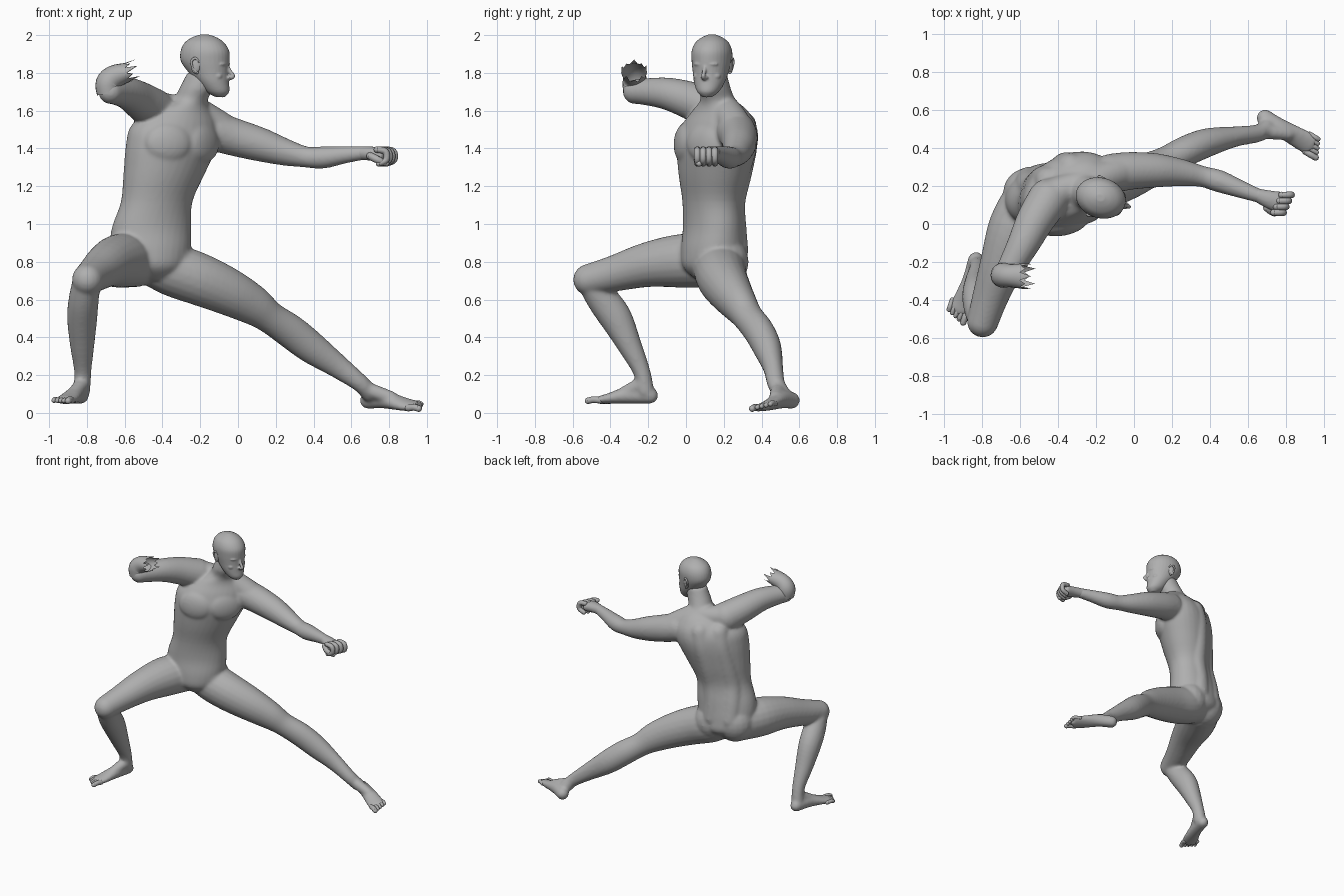
import bpy, bmesh, math
from mathutils import Vector, Matrix

cube = bpy.data.objects.get("Cube")
if cube:
    bpy.data.objects.remove(cube, do_unlink=True)

skin = bpy.data.materials.new("grey_clay")
skin.use_nodes = True
COL = (0.43, 0.43, 0.43, 1)
skin.diffuse_color = COL
bsdf = skin.node_tree.nodes["Principled BSDF"]
bsdf.inputs["Base Color"].default_value = COL
bsdf.inputs["Roughness"].default_value = 0.7

X, Y, Z = Vector((1, 0, 0)), Vector((0, 1, 0)), Vector((0, 0, 1))


def facing(turn):
    """Forward and left-hand directions after turning from -y towards +x."""
    f = Matrix.Rotation(math.radians(turn), 3, 'Z') @ -Y
    return f, Z.cross(f)


def blob(bm, pos, radii, turn=0, tilt=0):
    """Ellipsoid with radii (side, forward, up); turn swings its front from -y to +x."""
    m = (Matrix.Translation(pos) @ Matrix.Rotation(math.radians(turn), 4, 'Z')
         @ Matrix.Rotation(math.radians(tilt), 4, 'X') @ Matrix.Diagonal((*radii, 1)))
    bmesh.ops.create_uvsphere(bm, u_segments=20, v_segments=12, radius=1, matrix=m)


def tube(bm, secs, f=Z, level=False, closed=True, n=20, sub=4):
    """Smooth loft through sections (x, y, z, half width, half depth, turn)."""
    secs = [list(s) + [s[3]] * (len(s) == 4) for s in secs]
    secs = [s + [0] * (6 - len(s)) for s in secs]
    path = []
    for i in range(len(secs) - 1):
        p = [secs[max(0, min(len(secs) - 1, i + k))] for k in (-1, 0, 1, 2)]
        for j in range(sub):
            t = j / sub
            path.append([0.5 * (2 * b + (c - a) * t + (2 * a - 5 * b + 4 * c - d) * t * t
                                + (3 * b - a - 3 * c + d) * t ** 3) for a, b, c, d in zip(*p)])
    path.append(secs[-1])
    rings = []
    for i, s in enumerate(path):
        t = Z if level else (Vector(path[min(i + 1, len(path) - 1)][:3])
                             - Vector(path[max(i - 1, 0)][:3])).normalized()
        front = facing(s[5])[0] if level else f
        side = t.cross(front).normalized()
        up = side.cross(t)
        ring = []
        for k in range(n):
            a = math.tau * k / n
            ring.append(bm.verts.new(Vector(s[:3]) + side * s[3] * math.cos(a) + up * s[4] * math.sin(a)))
        rings.append(ring)
    for r0, r1 in zip(rings, rings[1:]):
        for k in range(n):
            bm.faces.new((r0[k], r0[(k + 1) % n], r1[(k + 1) % n], r1[k]))
    if closed:
        bm.faces.new(rings[0][::-1])
        bm.faces.new(rings[-1])
        if not level:
            for s in (secs[0], secs[-1]):
                blob(bm, s[:3], [min(s[3], s[4])] * 3)
    return rings


def finish(name, bm, voxel=0, smooth=4):
    bmesh.ops.recalc_face_normals(bm, faces=bm.faces[:])
    for fc in bm.faces:
        fc.smooth = True
    me = bpy.data.meshes.new(name)
    bm.to_mesh(me)
    bm.free()
    me.materials.append(skin)
    ob = bpy.data.objects.new(name, me)
    bpy.context.collection.objects.link(ob)
    if voxel:
        r = ob.modifiers.new("fuse", 'REMESH')
        r.mode, r.voxel_size, r.use_smooth_shade = 'VOXEL', voxel, True
        s = ob.modifiers.new("soften", 'SMOOTH')
        s.factor, s.iterations = 0.5, smooth


# ---- body: torso and limbs fused into one skin
b = bmesh.new()
TORSO = [(-.43, .15, .70, .08, .09, 10), (-.455, .15, .77, .18, .165, 10), (-.464, .145, .86, .215, .17, 12),
         (-.458, .145, .98, .215, .155, 18), (-.43, .14, 1.12, .197, .15, 25), (-.39, .15, 1.27, .228, .176, 30),
         (-.35, .165, 1.42, .26, .193, 32), (-.335, .175, 1.52, .25, .175, 32), (-.30, .18, 1.60, .175, .13, 35),
         (-.255, .17, 1.655, .095, .095, 45), (-.22, .152, 1.72, .082, .092, 60), (-.19, .145, 1.80, .07, .08, 73)]
tube(b, TORSO, level=True, n=32)
# back muscles on both sides of the spine, and chest
for sd in (-1, 1):
    back = []
    for x, y, z, w, d, turn in TORSO[2:8]:
        f, s = facing(turn)
        back.append((*(Vector((x, y, z)) - f * (d - .074) + s * sd * .066), .078))
    tube(b, back, f=-Y)
    f, s = facing(32)
    blob(b, Vector((-.35, .165, 1.43)) + f * .137 + s * sd * .108, (.125, .052, .105), 32 + sd * 20, -4)
# shoulder girdle, buttocks and left hip
tube(b, [(-.46, .14, 1.62, .09), (-.34, .19, 1.605, .08), (-.24, .21, 1.60, .08), (-.14, .25, 1.54, .085),
         (-.05, .28, 1.475, .09)])
blob(b, (-.545, .165, .82), (.145, .135, .15))
blob(b, (-.375, .19, .80), (.135, .142, .145))
blob(b, (-.345, .17, .83), (.105, .13, .10))
# left arm, reaching sideways
tube(b, [(-.12, .265, 1.49, .105), (-.02, .28, 1.46, .10), (.12, .282, 1.42, .09), (.25, .27, 1.38, .072),
         (.36, .25, 1.355, .056), (.45, .225, 1.352, .059), (.57, .18, 1.367, .046), (.68, .14, 1.377, .035)])
# right arm, raised forward to the elbow
tube(b, [(-.45, .13, 1.61, .11), (-.52, .02, 1.655, .10), (-.58, -.10, 1.69, .086), (-.64, -.21, 1.70, .072),
         (-.675, -.27, 1.70, .065)])
# right leg, bent forward
tube(b, [(-.55, .13, .805, .14), (-.625, -.02, .805, .143), (-.69, -.20, .785, .12), (-.755, -.38, .738, .096),
         (-.797, -.515, .705, .083)], f=X)
tube(b, [(-.80, -.505, .70, .075), (-.817, -.44, .60, .08, .085), (-.825, -.37, .50, .08, .086),
         (-.825, -.30, .36, .065), (-.822, -.235, .22, .046), (-.827, -.215, .12, .046)], f=-Y)
# left leg, stretched out sideways
tube(b, [(-.43, .17, .79, .13), (-.34, .18, .755, .14), (-.20, .195, .705, .138, .132),
         (-.05, .235, .64, .125, .115), (.08, .285, .57, .106, .094), (.17, .33, .505, .086, .08),
         (.28, .387, .43, .09, .08), (.39, .43, .345, .085, .075), (.53, .46, .245, .063, .054),
         (.65, .477, .155, .047), (.695, .505, .105, .046)], f=-Y)
# feet
tube(b, [(-.832, -.19, .092, .043), (-.86, -.30, .095, .046, .046), (-.90, -.41, .075, .058, .028),
         (-.925, -.465, .067, .056, .02)])
tube(b, [(-.827, -.235, .15, .042), (-.865, -.325, .105, .036)])
tube(b, [(.69, .558, .066, .045), (.77, .508, .07, .047, .047), (.88, .445, .045, .059, .031),
         (.94, .41, .035, .058, .022)], f=Vector((-.1, -.28, 1)))
tube(b, [(.68, .49, .125, .042), (.81, .475, .08, .036)])
finish("body", b, 0.01, 9)

# ---- toes, from big to little
for name, base, ahead, across in (
        ("right_toes", (-.925, -.462, .066), (-.32, -.95, -.05), (-.95, .32, 0)),
        ("left_toes", (.94, .408, .035), (.83, -.5, -.05), (.5, .83, .24))):
    b = bmesh.new()
    base, ahead, across = Vector(base), Vector(ahead), Vector(across)
    for i in range(5):
        r = .018 if i == 0 else .0135
        p = base + across * (-.042 + .022 * i + (.004 if i else 0)) - ahead * .007 * i
        q = p + ahead * (.045 - .003 * i)
        tube(b, [(*(p - ahead * .02), r), (*(p + ahead * .015 + Z * .005), r), (*q, r * .95)], n=10)
    finish(name, b)

# ---- left fist
b = bmesh.new()
tube(b, [(.65, .152, 1.376, .036), (.71, .13, 1.372, .048, .038), (.775, .112, 1.362, .058, .04)])
finish("left_palm", b, 0.008, 3)
b = bmesh.new()
for i in range(4):
    y = .06 + .031 * i
    o = .45 * (y - .115)
    tube(b, [(.76 + o, y, 1.394, .017), (.805 + o, y, 1.384, .018), (.81 + o, y, 1.34, .017),
             (.77 + o, y, 1.32, .016)], f=Y, n=10)
tube(b, [(.70, .085, 1.36, .02), (.74, .06, 1.34, .02), (.785, .07, 1.32, .016)], n=10)
finish("left_fingers", b)

# ---- right forearm stump: hollow, with a jagged torn rim
b = bmesh.new()
rings = tube(b, [(-.685, -.27, 1.69, .062), (-.688, -.27, 1.745, .066), (-.65, -.272, 1.782, .061),
                 (-.575, -.275, 1.805, .05, .068)], f=Y, closed=False)
for k, v in enumerate(rings[-1]):
    v.co += Vector((.9, 0, .35)) * (.05 if k % 4 == 0 else .015 if k % 2 == 0 else -.015)
finish("right_forearm_stump", b)

# ---- head, turned to the left
TURN = 73
F, S = facing(TURN)


def at(fwd, side, z):
    return Vector((-.175, .137, z)) + F * fwd + S * side


b = bmesh.new()
tube(b, [(*at(.085, 0, 1.672), .025, .024, TURN), (*at(.07, 0, 1.70), .057, .062, TURN),
         (*at(.045, 0, 1.75), .081, .085, TURN), (*at(.022, 0, 1.80), .093, .107, TURN),
         (*at(.002, 0, 1.86), .104, .131, TURN), (*at(0, 0, 1.915), .105, .131, TURN),
         (*at(-.003, 0, 1.96), .087, .106, TURN), (*at(-.003, 0, 1.988), .053, .066, TURN),
         (*at(-.003, 0, 2.003), .018, .022, TURN)], level=True, n=32)
blob(b, at(.098, 0, 1.692), (.03, .024, .022), TURN)            # chin
tube(b, [(*at(.121, 0, 1.845), .009), (*at(.138, 0, 1.81), .0105), (*at(.157, 0, 1.782), .0105),
         (*at(.135, 0, 1.77), .011)], f=S, n=12)                # nose
blob(b, at(.115, 0, 1.738), (.026, .016, .008), TURN)           # upper lip
blob(b, at(.112, 0, 1.722), (.023, .016, .008), TURN)           # lower lip
for sd in (-1, 1):
    blob(b, at(.136, sd * .012, 1.775), (.009, .012, .008), TURN)            # nostril
    blob(b, at(.111, sd * .037, 1.846), (.032, .016, .01), TURN + sd * 18)   # brow
    blob(b, at(.09, sd * .05, 1.783), (.026, .022, .02), TURN + sd * 25)     # cheekbone
    blob(b, at(.102, sd * .036, 1.82), (.018, .014, .009), TURN + sd * 15)   # eye
finish("head", b, 0.0055, 3)

# ---- ears
for name, sd in (("right_ear", -1), ("left_ear", 1)):
    b = bmesh.new()
    blob(b, at(-.02, sd * .095, 1.838), (.011, .025, .041), TURN + sd * -8, 10)
    tube(b, [(*at(-.002, sd * .1, 1.86), .006), (*at(-.022, sd * .104, 1.878), .007),
             (*at(-.043, sd * .106, 1.86), .007), (*at(-.035, sd * .102, 1.825), .006),
             (*at(-.015, sd * .095, 1.802), .008)], f=S, n=8)
    finish(name, b)
